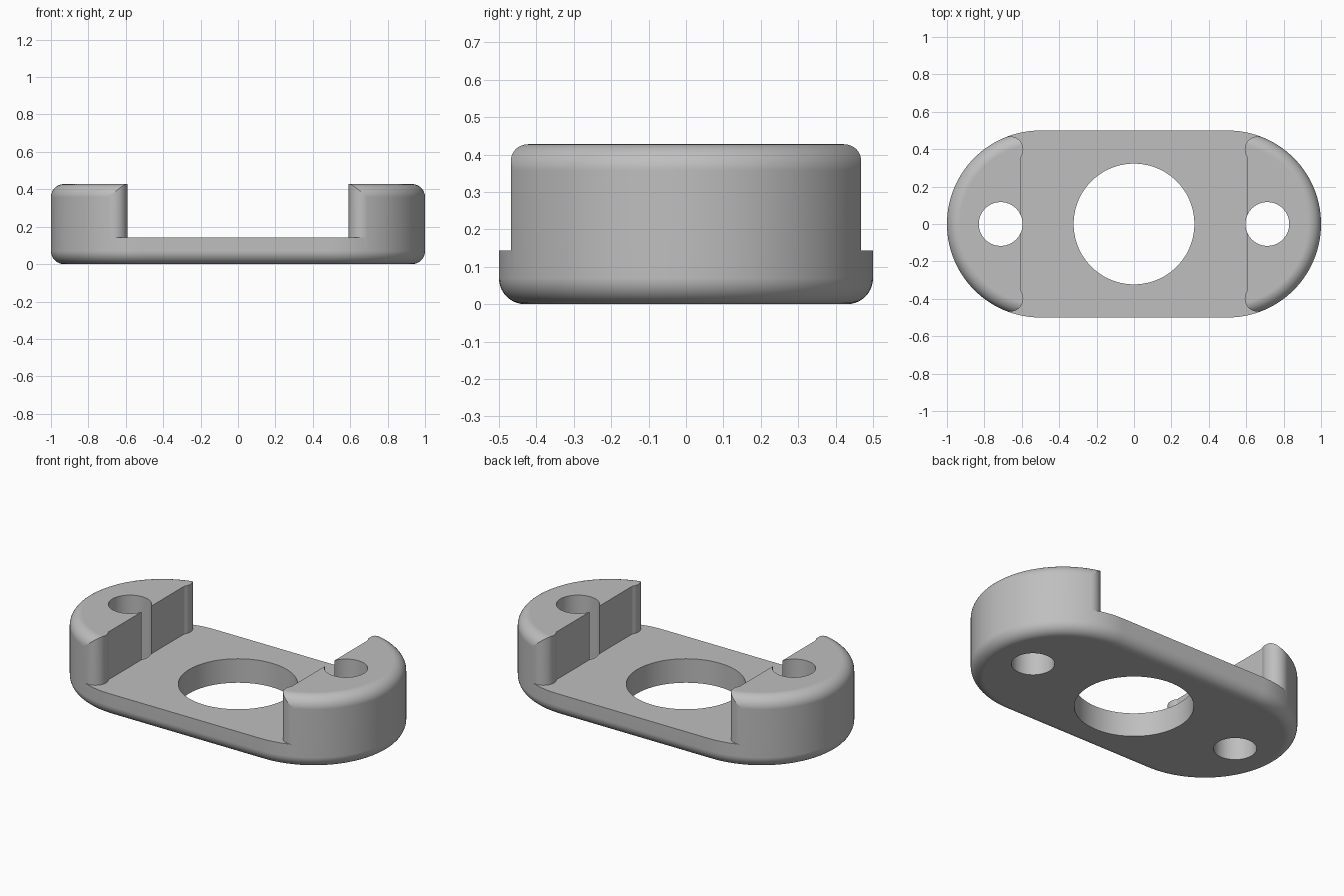
import bpy
import bmesh
from math import sin, cos, pi, sqrt, atan2

R = 0.5         # end radius of the plate, also half the spacing of end centres
HEIGHT = 0.428
FLOOR = 0.143   # top of the thin middle
FILLET = 0.07
WALL = 0.605    # inner face of each raised end

cube = bpy.data.objects.get("Cube")
if cube:
    bpy.data.objects.remove(cube, do_unlink=True)

grey = bpy.data.materials.new("plain grey")
grey.use_nodes = True
colour = (0.52, 0.52, 0.52, 1)
grey.diffuse_color = colour
grey.node_tree.nodes["Principled BSDF"].inputs["Base Color"].default_value = colour


def loft(name, rings):
    """Solid through stacked rings of equal length, capped at both ends."""
    bm = bmesh.new()
    loops = [[bm.verts.new(p) for p in ring] for ring in rings]
    n = len(loops[0])
    for a, b in zip(loops, loops[1:]):
        for i in range(n):
            j = (i + 1) % n
            bm.faces.new((a[i], a[j], b[j], b[i]))
    bm.faces.new(loops[0][::-1])
    bm.faces.new(loops[-1])
    bmesh.ops.recalc_face_normals(bm, faces=bm.faces[:])
    mesh = bpy.data.meshes.new(name)
    bm.to_mesh(mesh)
    bm.free()
    mesh.materials.append(grey)
    obj = bpy.data.objects.new(name, mesh)
    bpy.context.collection.objects.link(obj)
    return obj


def stadium(radius, z, steps=64):
    pts = []
    for side, start in ((1, -pi / 2), (-1, pi / 2)):
        for i in range(steps + 1):
            a = start + pi * i / steps
            pts.append((side * R + radius * cos(a), radius * sin(a), z))
    return pts


def prism(name, outline, z0, z1):
    return loft(name, [[(x, y, z) for x, y in outline] for z in (z0, z1)])


def circle(cx, radius, steps=72):
    return [(cx + radius * cos(2 * pi * i / steps), radius * sin(2 * pi * i / steps))
            for i in range(steps)]


# Body: rounded-end block with filleted bottom and top rims
quarter = [pi / 2 * i / 10 for i in range(11)]
rings = [stadium(R - FILLET * (1 - sin(a)), FILLET * (1 - cos(a))) for a in quarter]
rings += [stadium(R - FILLET * (1 - cos(a)), HEIGHT - FILLET * (1 - sin(a))) for a in quarter]
body = loft("mounting_bracket", rings)

# Pocket outline: straight walls ending in rounded horns tangent to the outside
cx = 0.592 + FILLET
reach = R - FILLET
cy = sqrt(reach ** 2 - (cx - R) ** 2)
radial = atan2(cy, cx - R)
start = pi + atan2(sqrt(FILLET ** 2 - (cx - WALL) ** 2), cx - WALL)
end = radial + 0.06
horn = []
for i in range(17):
    a = start + (end - start) * i / 16
    horn.append((cx + FILLET * cos(a), cy + FILLET * sin(a)))
horn.append((horn[-1][0] + 0.2 * cos(radial), horn[-1][1] + 0.2 * sin(radial)))
upper = horn + [(-x, y) for x, y in reversed(horn)]
outline = upper + [(-x, -y) for x, y in upper]

# Cutters: middle pocket, central bore and two bolt holes
cutters = [prism("pocket_cutter", outline, FLOOR, 0.7),
           prism("bore_cutter", circle(0, 0.323), -0.2, 0.8)]
for side in (-1, 1):
    cutters.append(prism("bolt_hole_cutter", circle(side * 0.713, 0.117), -0.2, 0.8))

bpy.ops.object.select_all(action='DESELECT')
bpy.context.view_layer.objects.active = body
body.select_set(True)
for cutter in cutters:
    cutter.hide_render = True
    mod = body.modifiers.new("cut", 'BOOLEAN')
    mod.operation = 'DIFFERENCE'
    mod.solver = 'EXACT'
    mod.object = cutter
    bpy.ops.object.modifier_apply(modifier=mod.name)
    bpy.data.objects.remove(cutter, do_unlink=True)

# Smooth curved walls, crisp cut edges
bpy.ops.object.shade_smooth_by_angle(angle=pi / 6)
weighted = body.modifiers.new("flat caps", 'WEIGHTED_NORMAL')
weighted.keep_sharp = True
